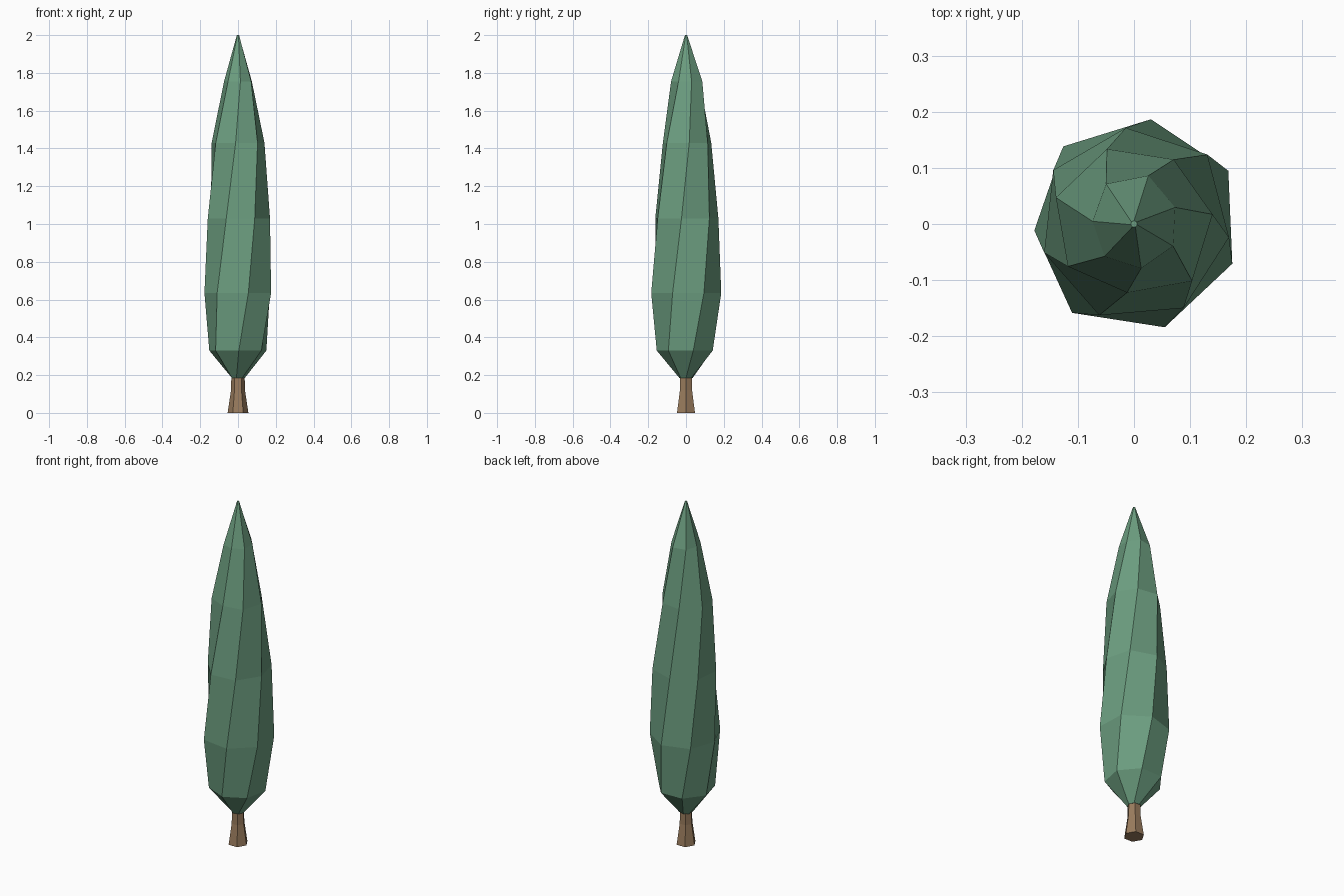
import bpy, bmesh, math

if "Cube" in bpy.data.objects:
    bpy.data.objects.remove(bpy.data.objects["Cube"])


def material(name, color):
    m = bpy.data.materials.new(name)
    m.diffuse_color = (*color, 1)
    m.use_nodes = True
    m.node_tree.nodes["Principled BSDF"].inputs["Base Color"].default_value = m.diffuse_color
    return m


def loft(name, rings, mat):
    """Flat-shaded loft; each ring is (z, phase in degrees, list of radii)."""
    bm = bmesh.new()
    loops = []
    for z, phase, radii in rings:
        n = len(radii)
        loop = []
        for k, r in enumerate(radii):
            a = math.radians(phase) + 2 * math.pi * k / n
            loop.append(bm.verts.new((r * math.cos(a), r * math.sin(a), z)))
        loops.append(loop)
    for low, high in zip(loops, loops[1:]):
        for k in range(n):
            j = (k + 1) % n
            bm.faces.new((low[k], low[j], high[j], high[k]))
    bm.faces.new(loops[0][::-1])
    bm.faces.new(loops[-1])
    mesh = bpy.data.meshes.new(name)
    bm.to_mesh(mesh)
    bm.free()
    mesh.materials.append(mat)
    obj = bpy.data.objects.new(name, mesh)
    bpy.context.collection.objects.link(obj)
    return obj


green = material("foliage green", (0.15, 0.34, 0.215))
brown = material("bark brown", (0.32, 0.20, 0.11))

# Trunk: hexagonal, flared at the foot
loft("trunk", [(0, 0, [0.055] * 6), (0.12, 0, [0.037] * 6),
               (0.20, 0, [0.035] * 6)], brown)

# Foliage: seven-sided column, each ring twisted a little further
loft("foliage", [
    (0.185, -52, [0.036] * 7),
    (0.33, -37, [0.155] * 7),
    (0.635, -22, [0.189, 0.193, 0.189, 0.187, 0.178, 0.193, 0.192]),
    (1.03, -8, [0.171, 0.180, 0.172, 0.173, 0.168, 0.174, 0.174]),
    (1.43, 7, [0.141, 0.135, 0.142, 0.147, 0.140, 0.123, 0.145]),
    (1.755, 22, [0.079, 0.090, 0.087, 0.074, 0.078, 0.080, 0.080]),
    (2.0, 37, [0.006] * 7),
], green)
